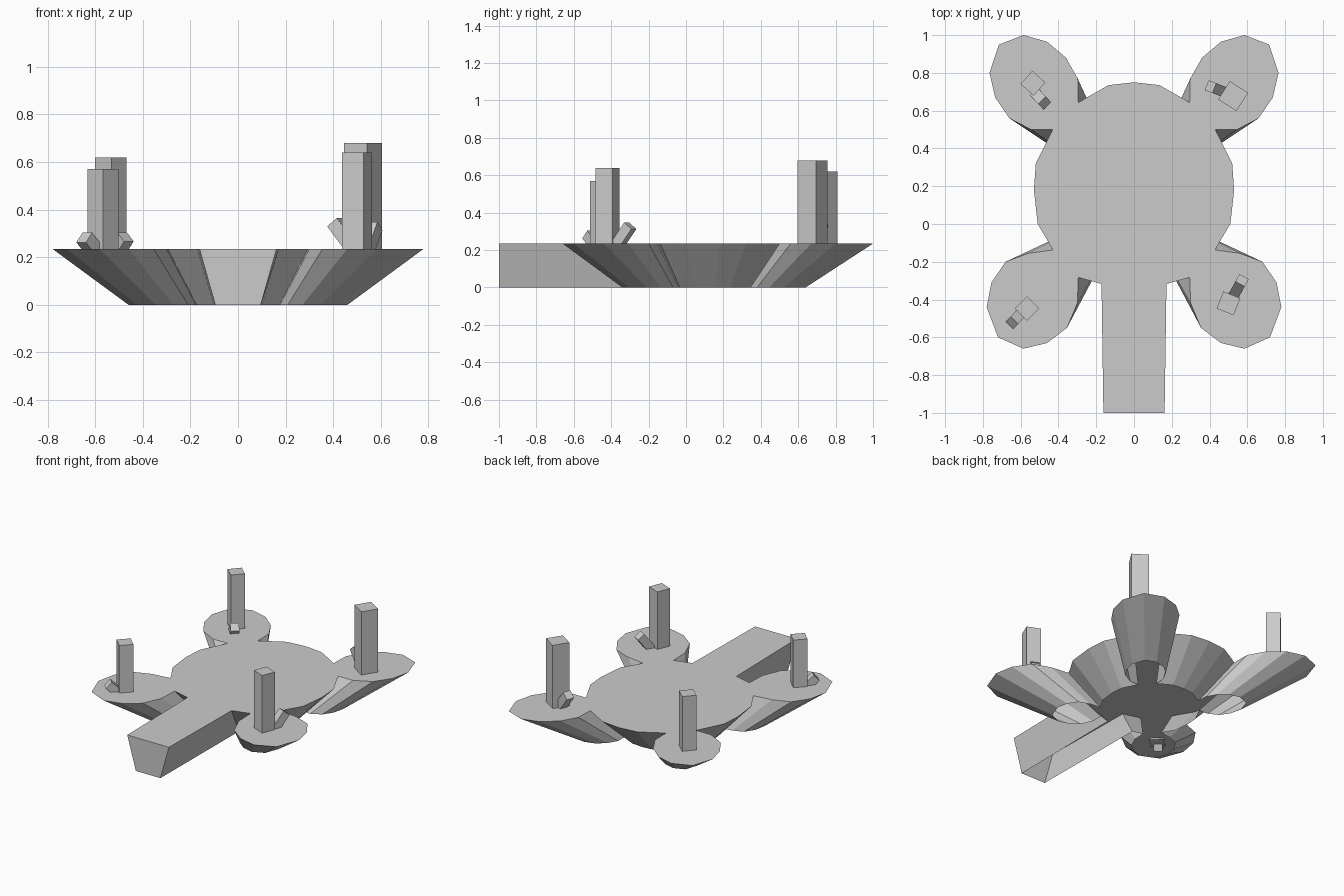
import bpy, bmesh, math
from mathutils import Vector

if "Cube" in bpy.data.objects:
    bpy.data.objects.remove(bpy.data.objects["Cube"])

TOP = 0.235


def make_object(name, bm):
    bmesh.ops.recalc_face_normals(bm, faces=bm.faces)
    mesh = bpy.data.meshes.new(name)
    bm.to_mesh(mesh)
    bm.free()
    ob = bpy.data.objects.new(name, mesh)
    bpy.context.collection.objects.link(ob)
    return ob


# Right half of the deck outline: centre disk, two lobes, walkway
half = [(0.135, 0.735), (0.25, 0.67), (0.295, 0.642),
        (0.298, 0.77), (0.36, 0.88), (0.46, 0.965), (0.585, 1.0),
        (0.715, 0.95), (0.765, 0.80), (0.735, 0.67), (0.66, 0.56),
        (0.545, 0.50), (0.43, 0.50),
        (0.46, 0.44), (0.52, 0.32), (0.53, 0.18), (0.51, 0.0), (0.45, -0.10),
        (0.43, -0.138), (0.56, -0.155), (0.68, -0.20), (0.755, -0.31),
        (0.78, -0.44), (0.72, -0.60), (0.585, -0.66), (0.46, -0.63),
        (0.355, -0.55), (0.30, -0.42), (0.295, -0.283),
        (0.172, -0.317), (0.162, -1.0)]
outline = [(0, 0.75)] + half + [(-x, y) for x, y in reversed(half)]


def foot(x, y):
    # The walkway end stays upright, everything else tapers inward
    return (x * 0.59, y if y < -0.99 else 0.12 + (y - 0.12) * 0.59, 0)


# Platform shell, open underneath
bm = bmesh.new()
upper = [bm.verts.new((x, y, TOP)) for x, y in outline]
lower = [bm.verts.new(foot(x, y)) for x, y in outline]
bm.faces.new(upper)
n = len(outline)
for i in range(n):
    j = (i + 1) % n
    bm.faces.new((upper[i], lower[i], lower[j], upper[j]))
platform = make_object("platform", bm)
if platform.data.polygons[0].normal.z < 0:
    platform.data.flip_normals()


def beam(name, base, tip, width, angle=0):
    # Square bar running from base to tip
    a, b = Vector(base), Vector(tip)
    d = b - a
    bm = bmesh.new()
    bmesh.ops.create_cube(bm, size=1)
    bmesh.ops.scale(bm, vec=(width, width, d.length), verts=bm.verts)
    ob = make_object(name, bm)
    ob.location = (a + b) / 2
    if angle:
        ob.rotation_euler = (0, 0, math.radians(angle))
    else:
        ob.rotation_euler = (0, math.acos(d.z / d.length), math.atan2(d.y, d.x))


# Upright posts: x, y, top, width, turn
for i, (x, y, top, w, turn) in enumerate([
        (0.525, 0.677, 0.68, 0.115, -33), (0.50, -0.42, 0.64, 0.097, -22),
        (-0.535, 0.745, 0.62, 0.093, -42), (-0.567, -0.447, 0.57, 0.092, -45)]):
    beam(f"post_{i + 1}", (x, y, TOP - 0.01), (x, y, top), w, turn)

# Small leaning props beside each post
for i, (base, tip) in enumerate([
        ((0.50, 0.69, 0.22), (0.405, 0.727, 0.347)),
        ((0.53, -0.375, 0.215), (0.572, -0.298, 0.33)),
        ((-0.52, 0.69, 0.21), (-0.473, 0.64, 0.285)),
        ((-0.59, -0.465, 0.21), (-0.646, -0.522, 0.283))]):
    beam(f"prop_{i + 1}", base, tip, 0.056)
